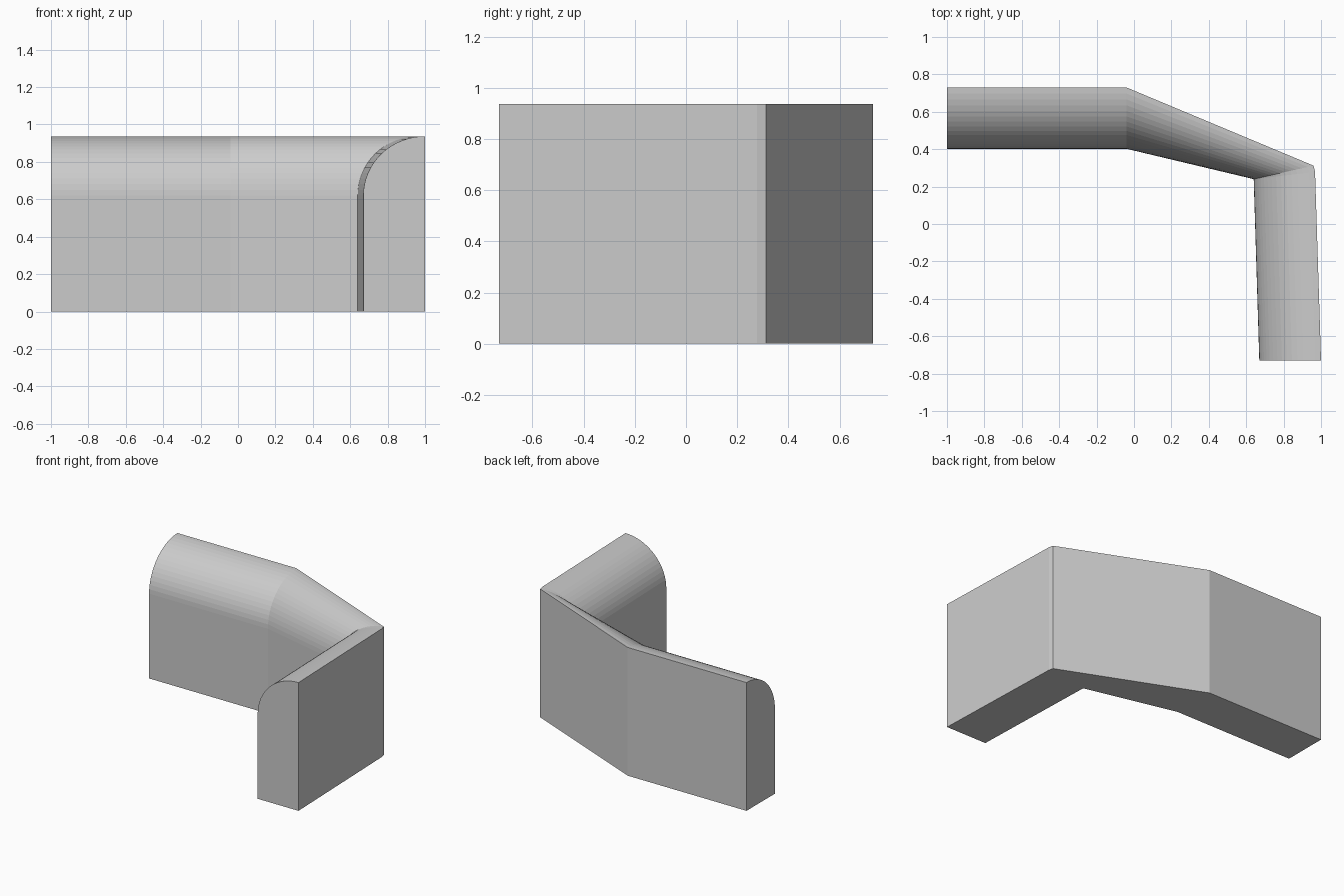
import bpy, bmesh, math

if "Cube" in bpy.data.objects:
    bpy.data.objects.remove(bpy.data.objects["Cube"])

HEIGHT, SPRING, STEPS = 0.937, 0.62, 16

# Plan path: inner and outer foot of each cross-section
STATIONS = [
    ((-1.0, 0.402), (-1.0, 0.73)),
    ((-0.04, 0.402), (-0.04, 0.73)),
    ((0.64, 0.24), (0.96, 0.312)),
    ((0.64, 0.24), (0.968, 0.278)),
    ((0.67, -0.73), (1.0, -0.73)),
]

# Cross-section: straight inner wall, quarter-round shoulder, straight outer wall
profile = [(0.0, 0.0)]
for i in range(STEPS + 1):
    t = math.pi / 2 * i / STEPS
    profile.append((1 - math.cos(t), SPRING + (HEIGHT - SPRING) * math.sin(t)))
profile.append((1.0, 0.0))

# Loft the section along the path, with closed ends and base
bm = bmesh.new()
rings = [[bm.verts.new((a[0] + (b[0] - a[0]) * u, a[1] + (b[1] - a[1]) * u, z))
          for u, z in profile] for a, b in STATIONS]
n = len(profile)
for r, s in zip(rings, rings[1:]):
    for i in range(n):
        j = (i + 1) % n
        bm.faces.new((r[i], r[j], s[j], s[i]))
bm.faces.new(rings[0])
bm.faces.new(rings[-1][::-1])

# Merge the shared inner corner
bmesh.ops.remove_doubles(bm, verts=bm.verts, dist=0.0005)
bmesh.ops.recalc_face_normals(bm, faces=bm.faces)

mesh = bpy.data.meshes.new("curved_wall")
bm.to_mesh(mesh)
bm.free()
wall = bpy.data.objects.new("curved_wall", mesh)
bpy.context.collection.objects.link(wall)
